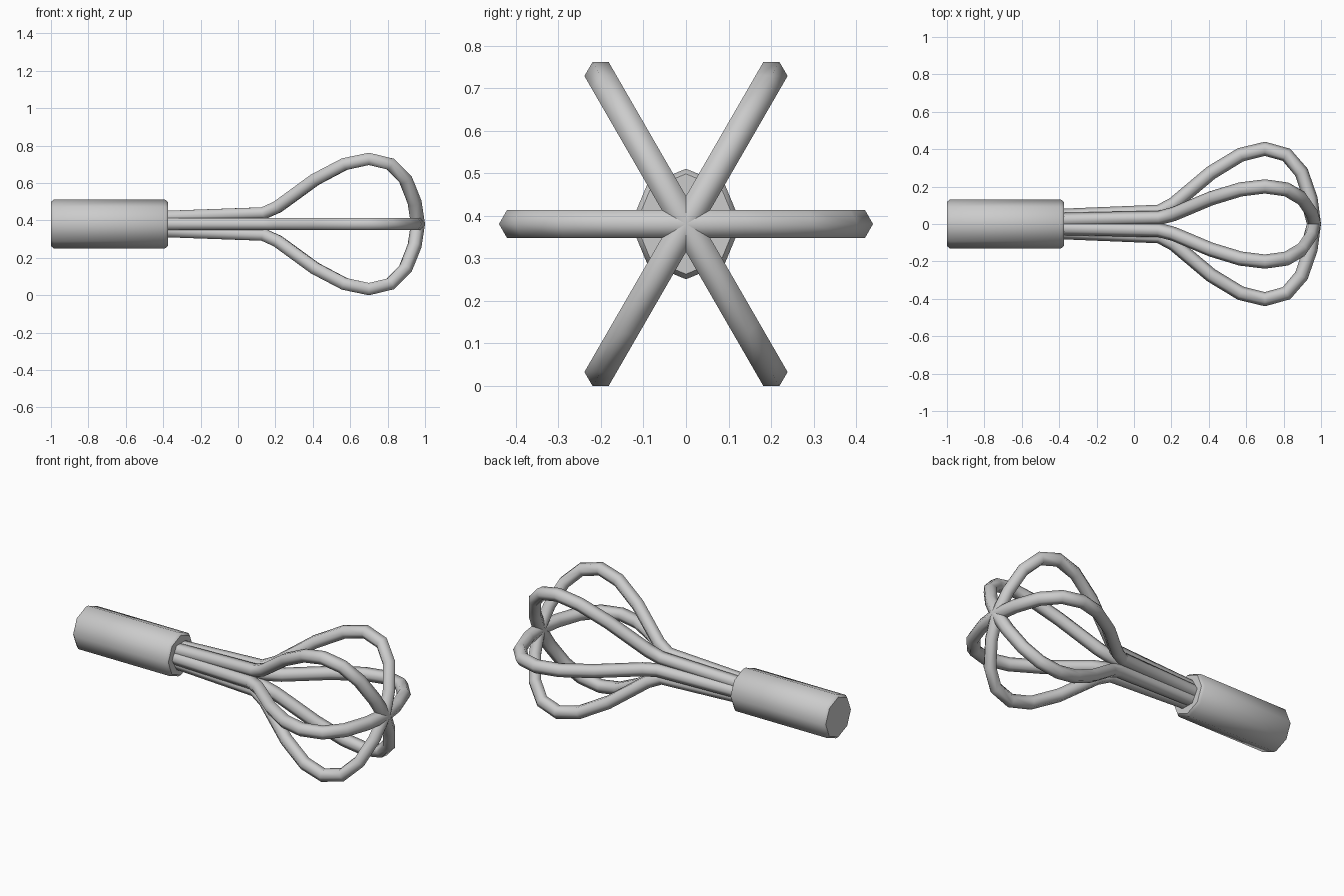
import bpy, bmesh
from math import cos, sin, pi, radians
from mathutils import Vector, Matrix

if "Cube" in bpy.data.objects:
    bpy.data.objects.remove(bpy.data.objects["Cube"])

CZ = 0.381      # height of the whisk axis


def finish(name, bm, angle):
    bmesh.ops.recalc_face_normals(bm, faces=bm.faces)
    me = bpy.data.meshes.new(name)
    bm.to_mesh(me)
    bm.free()
    ob = bpy.data.objects.new(name, me)
    bpy.context.collection.objects.link(ob)
    ob.location = (0, 0, CZ)
    bpy.ops.object.select_all(action='DESELECT')
    ob.select_set(True)
    bpy.context.view_layer.objects.active = ob
    bpy.ops.object.shade_smooth_by_angle(angle=radians(angle))
    return ob


def skin(bm, rings):
    n = len(rings[0])
    for a, b in zip(rings, rings[1:]):
        for i in range(n):
            j = (i + 1) % n
            bm.faces.new((a[i], a[j], b[j], b[i]))
    bm.faces.new(rings[0])
    bm.faces.new(rings[-1])


# Handle: eight-sided bar with small bevels at both ends
bm = bmesh.new()
rings = []
for x, r in [(-1, 0.118), (-0.985, 0.13), (-0.39, 0.13), (-0.375, 0.118)]:
    rings.append([bm.verts.new((x, r * cos(i * pi / 4), r * sin(i * pi / 4)))
                  for i in range(8)])
skin(bm, rings)
finish("handle", bm, 50)

# Wire loops: hexagonal tube swept along a mirrored balloon-shaped path
half = [(-0.45, 0.041), (0.135, 0.066), (0.212, 0.106), (0.412, 0.274),
        (0.57, 0.37), (0.70, 0.402), (0.815, 0.37), (0.895, 0.277),
        (0.944, 0.135)]
path = [Vector(p) for p in half] + [Vector((0.962, 0))]
path += [Vector((x, -y)) for x, y in reversed(half)]


def wire_loop(name, turn, r=0.038):
    bm = bmesh.new()
    rings = []
    last = len(path) - 1
    for k, p in enumerate(path):
        d0 = (path[max(k, 1)] - path[max(k, 1) - 1]).normalized()
        d1 = (path[min(k, last - 1) + 1] - path[min(k, last - 1)]).normalized()
        t = (d0 + d1).normalized()
        out = Vector((-t.y, t.x))
        ring = []
        for i in range(6):
            q = p + out * r * cos(i * pi / 3)
            ring.append(bm.verts.new((q.x, q.y, r * sin(i * pi / 3))))
        rings.append(ring)
    skin(bm, rings)
    bm.transform(Matrix.Rotation(turn, 4, 'X'))
    finish(name, bm, 65)


for i in range(3):
    wire_loop("wire_loop_%d" % (i + 1), i * pi / 3)
